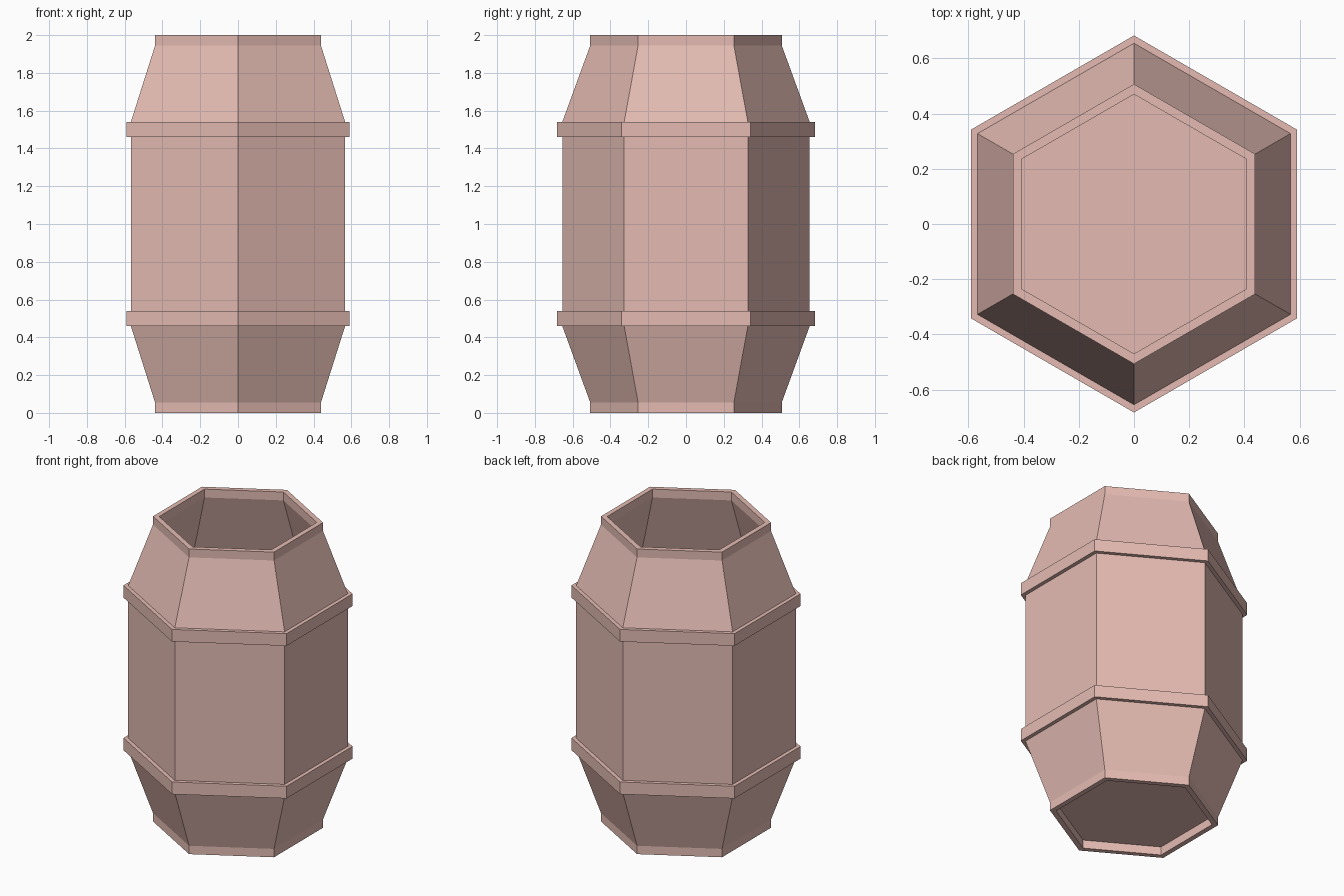
import bpy, bmesh, math

if "Cube" in bpy.data.objects:
    bpy.data.objects.remove(bpy.data.objects["Cube"])

SIDES = 6
mat = bpy.data.materials.new("pink_wood")
mat.diffuse_color = (0.78, 0.50, 0.45, 1)
mat.use_nodes = True
mat.node_tree.nodes["Principled BSDF"].inputs["Base Color"].default_value = mat.diffuse_color


def revolve(name, profile):
    """Sweep a closed (radius, z) profile around z with six flat sides."""
    bm = bmesh.new()
    rings = []
    for i in range(SIDES):
        a = math.pi / 2 + i * math.tau / SIDES
        rings.append([bm.verts.new((r * math.cos(a), r * math.sin(a), z)) for r, z in profile])
    n = len(profile)
    for i in range(SIDES):
        p, q = rings[i], rings[(i + 1) % SIDES]
        for j in range(n):
            k = (j + 1) % n
            bm.faces.new((p[j], q[j], q[k], p[k]))
    bmesh.ops.recalc_face_normals(bm, faces=bm.faces)
    me = bpy.data.meshes.new(name)
    bm.to_mesh(me)
    bm.free()
    me.materials.append(mat)
    ob = bpy.data.objects.new(name, me)
    bpy.context.collection.objects.link(ob)
    return ob


# Hollow barrel wall with straight lips at both ends
outer = [(0.507, 0), (0.507, 0.055), (0.655, 0.46), (0.655, 1.54), (0.507, 1.945), (0.507, 2)]
inner = [(r - 0.037, z) for r, z in reversed(outer)]
revolve("barrel_wall", outer + inner)

# Two raised hoops
for name, z in (("lower_hoop", 0.5), ("upper_hoop", 1.5)):
    revolve(name, [(0.64, z - 0.04), (0.683, z - 0.04), (0.683, z + 0.04), (0.64, z + 0.04)])

# Recessed floor panel
bpy.ops.mesh.primitive_cylinder_add(vertices=SIDES, radius=0.485, depth=0.03, location=(0, 0, 0.07))
floor = bpy.context.object
floor.name = "floor_panel"
floor.data.materials.append(mat)
